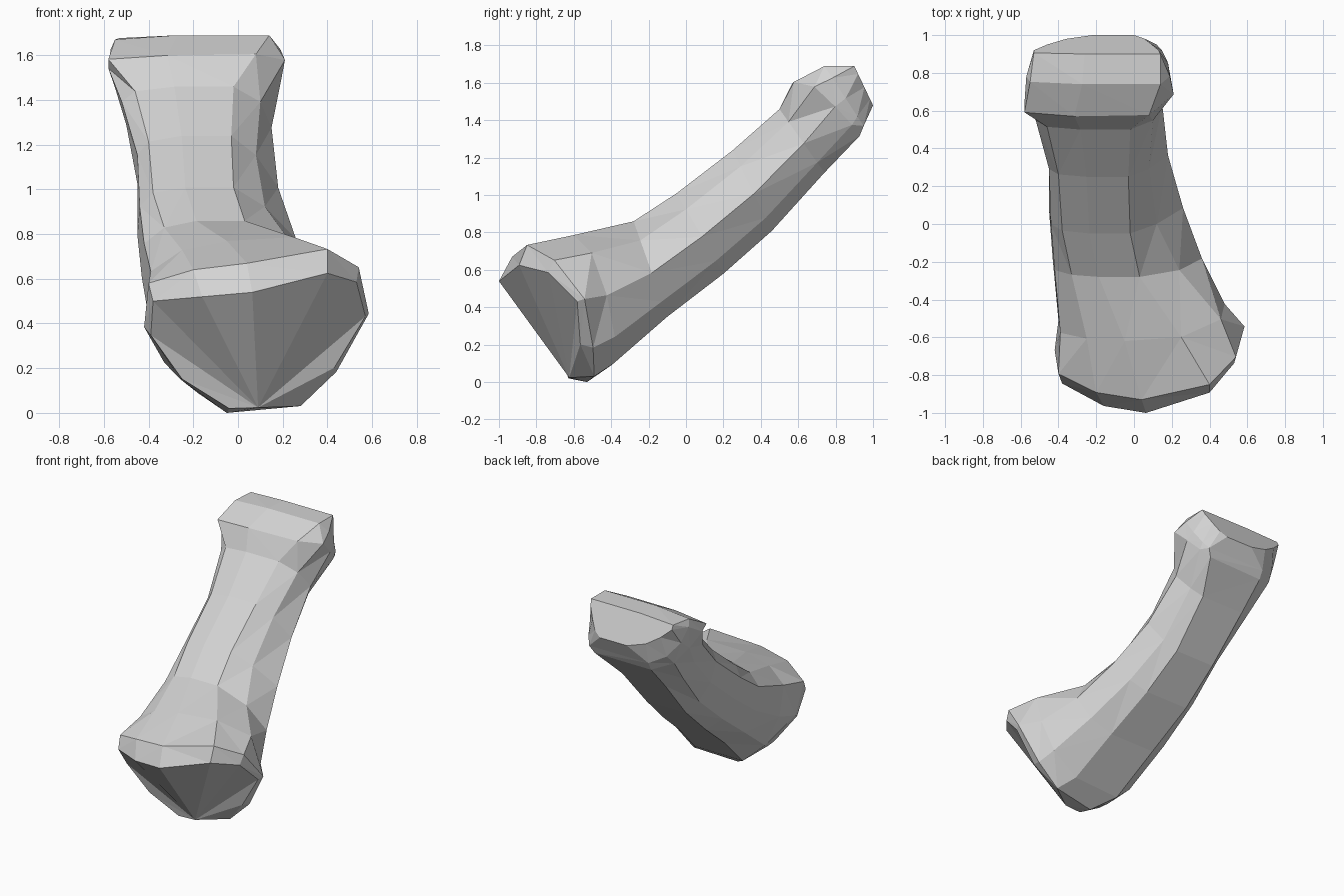
import bpy, bmesh

if "Cube" in bpy.data.objects:
    bpy.data.objects.remove(bpy.data.objects["Cube"])

LEFT_LEVELS = (0.0, 0.2, 0.5, 0.8, 0.94)   # bottom-to-top positions on a section
RIGHT_LEVELS = (0.0, 0.16, 0.46, 0.8, 1.0)
AXIS = (0.78, 0.62)                        # shaft direction in y, z

# Each section: bottom (y,z), top (y,z), left x per level, right x per level,
# then how far the left and right edges sweep back along the shaft.
front_head = [
    ((-0.63, 0.02), (-1.00, 0.54), (-.04, -.25, -.39, -.38, -.16), (.09, .43, .57, .53, .40), .11, .28),
    ((-0.53, 0.00), (-0.93, 0.67), (-.05, -.26, -.42, -.40, -.20), (.28, .44, .585, .54, .40), .08, .22),
    ((-0.40, 0.09), (-0.62, 0.77), (-.18, -.33, -.40, -.39, -.25), (.20, .40, .48, .46, .25), 0, .10),
]
shaft = [
    ((-0.10, 0.35), (-0.28, 0.86), (-.25, -.38, -.43, -.42, -.33), (.12, .28, .36, .24, .03), 0, 0),
    ((0.20, 0.58), (-0.05, 1.01), (-.30, -.40, -.45, -.44, -.38), (.05, .17, .26, .12, -.02), 0, 0),
    ((0.46, 0.81), (0.25, 1.24), (-.32, -.40, -.45, -.45, -.40), (.00, .09, .18, .08, -.03), 0, 0),
    ((0.74, 1.12), (0.50, 1.46), (-.35, -.46, -.50, -.52, -.46), (.00, .08, .15, .10, -.02), 0, 0),
]
back_head = [
    ((0.92, 1.31), (0.57, 1.60), (-.36, -.50, -.55, -.58, -.58), (.09, .15, .19, .21, .08), 0, .06),
    ((0.95, 1.37), (0.74, 1.69), (-.36, -.48, -.55, -.57, -.55), (.12, .15, .18, .19, .14), 0, 0),
    ((1.00, 1.48), (0.90, 1.69), (-.22, -.36, -.46, -.53, -.53), (.00, .05, .09, .13, .14), 0, 0),
]


def ring(bm, bottom, top, left, right, sweep_l, sweep_r):
    """One closed cross-section of the bone: right side, crest, left side."""
    def point(x, t, sweep, reach):
        s = sweep * (x / reach) ** 2
        return bm.verts.new((x,
                             bottom[0] + (top[0] - bottom[0]) * t + AXIS[0] * s,
                             bottom[1] + (top[1] - bottom[1]) * t + AXIS[1] * s))
    rv = [point(x, t, sweep_r, max(right)) for x, t in zip(right, RIGHT_LEVELS)]
    crest = point(0.6 * left[-1] + 0.4 * right[-1], 1.0, 0, 1)
    lv = [point(x, t, sweep_l, min(left)) for x, t in zip(left, LEFT_LEVELS)]
    return rv + [crest] + lv[::-1]


def fan(bm, loop, start):
    """Close an end with triangles fanning out from one point."""
    n = len(loop)
    for k in range(1, n - 1):
        bm.faces.new((loop[start], loop[(start + k) % n], loop[(start + k + 1) % n]))


# Bone: one skin lofted through both heads and the shaft
bm = bmesh.new()
rings = [ring(bm, *s) for s in front_head + shaft + back_head]
for a, b in zip(rings, rings[1:]):
    for i in range(len(a)):
        j = (i + 1) % len(a)
        bm.faces.new((a[i], a[j], b[j], b[i]))
fan(bm, rings[0], 0)
fan(bm, rings[-1], 5)
bmesh.ops.recalc_face_normals(bm, faces=bm.faces)
bmesh.ops.triangulate(bm, faces=bm.faces, quad_method='SHORT_EDGE')

# Seat the bone exactly on the ground
low = min(v.co.z for v in bm.verts)
bmesh.ops.translate(bm, verts=bm.verts, vec=(0, 0, -low))

mesh = bpy.data.meshes.new("bone")
bm.to_mesh(mesh)
bm.free()
grey = bpy.data.materials.new("light grey")
grey.diffuse_color = (0.65, 0.65, 0.65, 1)
grey.use_nodes = True
grey.node_tree.nodes["Principled BSDF"].inputs["Base Color"].default_value = grey.diffuse_color
mesh.materials.append(grey)
bpy.context.collection.objects.link(bpy.data.objects.new("bone", mesh))
